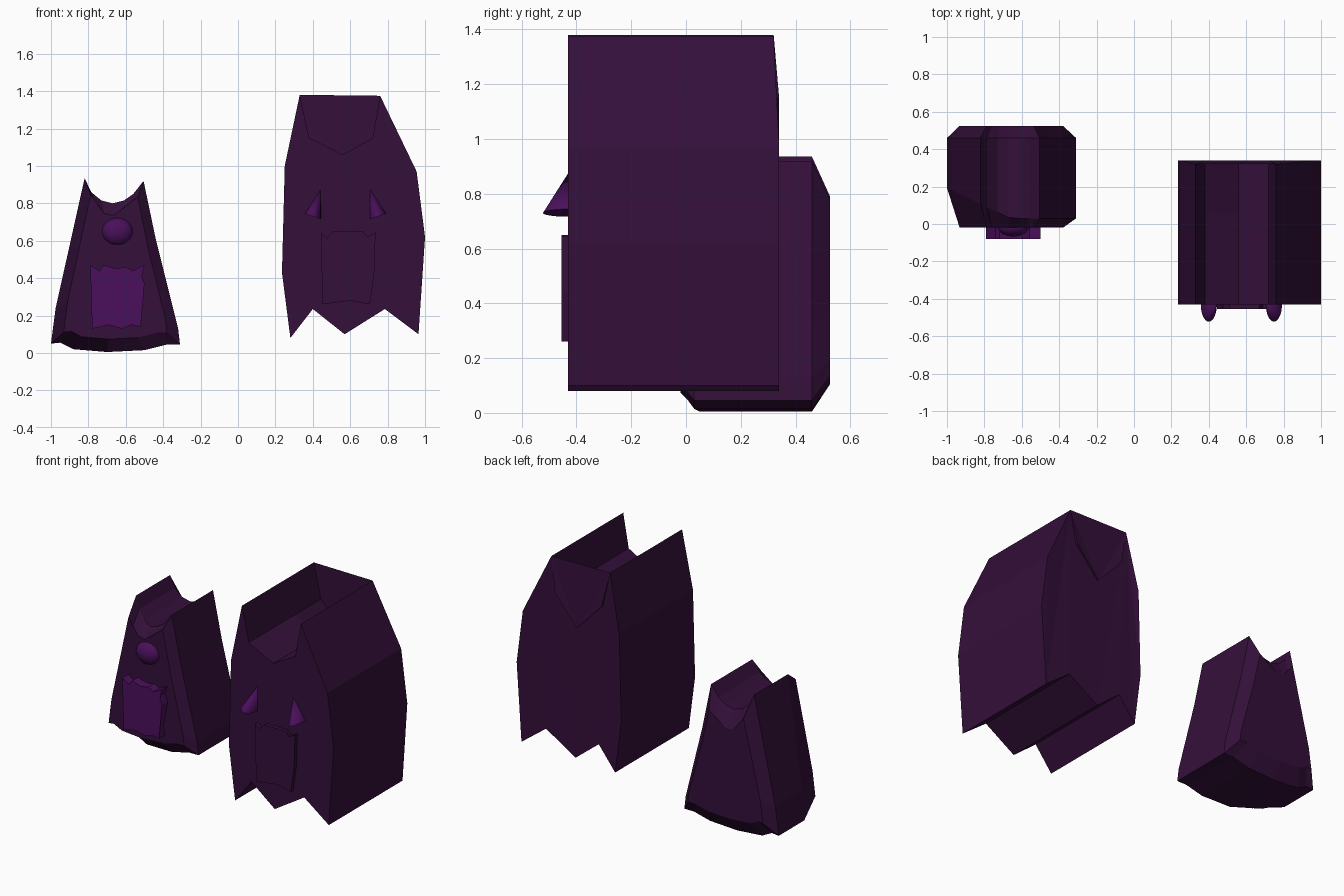
import bpy
import bmesh
from math import radians
from mathutils import Matrix, Vector

default_cube = bpy.data.objects.get("Cube")
if default_cube:
    bpy.data.objects.remove(default_cube, do_unlink=True)


def make_material(name, colour):
    material = bpy.data.materials.new(name)
    material.use_nodes = True
    material.diffuse_color = (*colour, 1)
    shader = material.node_tree.nodes["Principled BSDF"]
    shader.inputs["Base Color"].default_value = (*colour, 1)
    shader.inputs["Roughness"].default_value = 0.8
    return material


dark_plum = make_material("dark plum", (0.034, 0.005, 0.042))
bright_purple = make_material("bright purple", (0.068, 0.005, 0.105))


def finish(name, bm, material, smooth=False):
    """Turn a bmesh into a named object with one material."""
    bmesh.ops.recalc_face_normals(bm, faces=bm.faces)
    mesh = bpy.data.meshes.new(name)
    bm.to_mesh(mesh)
    bm.free()
    mesh.materials.append(material)
    part = bpy.data.objects.new(name, mesh)
    bpy.context.collection.objects.link(part)
    if smooth:
        bpy.ops.object.select_all(action="DESELECT")
        part.select_set(True)
        bpy.context.view_layer.objects.active = part
        bpy.ops.object.shade_smooth_by_angle(angle=radians(40))
    return part


def loft(name, sections, material):
    """Skin a row of matching closed sections and cap both ends."""
    bm = bmesh.new()
    rings = [[bm.verts.new(point) for point in section] for section in sections]
    count = len(rings[0])
    for near, far in zip(rings, rings[1:]):
        for i in range(count):
            j = (i + 1) % count
            bm.faces.new((near[i], near[j], far[j], far[i]))
    caps = [bm.faces.new(rings[0]), bm.faces.new(rings[-1])]
    bmesh.ops.triangulate(bm, faces=caps)
    return finish(name, bm, material)


def slab(name, profile, front, back, material):
    """Extrude a front profile straight from front to back."""
    sections = [[(x, y, z) for x, z in profile] for y in (front, back)]
    return loft(name, sections, material)


# Large creature: eared slab with a zigzag hem
large_profile = [
    (0.28, 0.08), (0.235, 0.43), (0.25, 1.0), (0.33, 1.38), (0.38, 1.15),
    (0.56, 1.06), (0.72, 1.15), (0.76, 1.375), (0.955, 0.97), (1.0, 0.62),
    (0.965, 0.1), (0.785, 0.235), (0.57, 0.1), (0.4, 0.235),
]
ear_valley = large_profile[5]


def large_section(y, valley_drop=0):
    section = []
    for x, z in large_profile:
        drop = valley_drop if (x, z) == ear_valley else 0
        lean = 0.02 if z > 1.3 and y > 0.3 else 0
        section.append((x, y - lean, z - drop))
    return section


loft("large_body",
     [large_section(-0.43), large_section(0.05), large_section(0.34, 0.1)],
     dark_plum)

# Large creature: raised mouth plate
mouth_profile = [
    (0.45, 0.26), (0.445, 0.64), (0.475, 0.615), (0.51, 0.65), (0.67, 0.65),
    (0.69, 0.62), (0.735, 0.645), (0.73, 0.44), (0.705, 0.26), (0.6, 0.28),
]
slab("large_mouth", mouth_profile, -0.455, -0.42, dark_plum)

# Large creature: leaning cone eyes, half sunk into the face
for name, centre_x, side in (("large_right_eye", 0.4, -1), ("large_left_eye", 0.748, 1)):
    bm = bmesh.new()
    bmesh.ops.create_cone(bm, cap_ends=True, segments=32,
                          radius1=1, radius2=0, depth=1)
    for vert in bm.verts:
        height = vert.co.z + 0.5
        x = centre_x + vert.co.x * 0.043 - side * height * 0.042
        z = 0.73 + side * vert.co.x * 0.014 + height * 0.145
        vert.co = Vector((x, -0.43 + vert.co.y * 0.092, z))
    finish(name, bm, bright_purple, smooth=True)

# Small creature: tapering cloak with chamfered front and back
small_profile = [
    (-1.0, 0.05), (-0.975, 0.24), (-0.82, 0.935), (-0.785, 0.86),
    (-0.73, 0.815), (-0.67, 0.8), (-0.61, 0.815), (-0.56, 0.85),
    (-0.505, 0.92), (-0.44, 0.61), (-0.37, 0.33), (-0.32, 0.13),
    (-0.31, 0.045), (-0.38, 0.045), (-0.5, 0.015), (-0.7, 0.005),
    (-0.88, 0.02), (-0.95, 0.055),
]
small_middle = -0.66


def inset_section(y, width, height, lift):
    return [(small_middle + (x - small_middle) * width, y, z * height + lift)
            for x, z in small_profile]


# The front shoulder edge sits further back on the creature's right side
shoulder = [(x, 0.03 + 0.48 * max(0, small_middle - x), z)
            for x, z in small_profile]
loft("small_body",
     [inset_section(-0.02, 0.8, 0.83, 0.07), shoulder,
      inset_section(0.46, 1, 1, 0), inset_section(0.525, 0.8, 0.74, 0.1)],
     dark_plum)

# Small creature: ragged belly plate
belly_profile = [
    (-0.79, 0.47), (-0.74, 0.44), (-0.72, 0.47), (-0.65, 0.45), (-0.6, 0.46),
    (-0.56, 0.44), (-0.5, 0.47), (-0.52, 0.42), (-0.5, 0.37), (-0.53, 0.2),
    (-0.52, 0.14), (-0.57, 0.15), (-0.62, 0.13), (-0.69, 0.15), (-0.78, 0.13),
    (-0.765, 0.22), (-0.785, 0.35),
]
slab("small_belly_plate", belly_profile, -0.08, -0.01, bright_purple)

# Small creature: single round eye
bm = bmesh.new()
bmesh.ops.create_uvsphere(bm, u_segments=32, v_segments=16, radius=1)
bmesh.ops.transform(
    bm, verts=bm.verts,
    matrix=Matrix.Translation((-0.645, -0.015, 0.65))
    @ Matrix.Diagonal((0.082, 0.052, 0.072, 1)))
finish("small_eye", bm, bright_purple, smooth=True)
